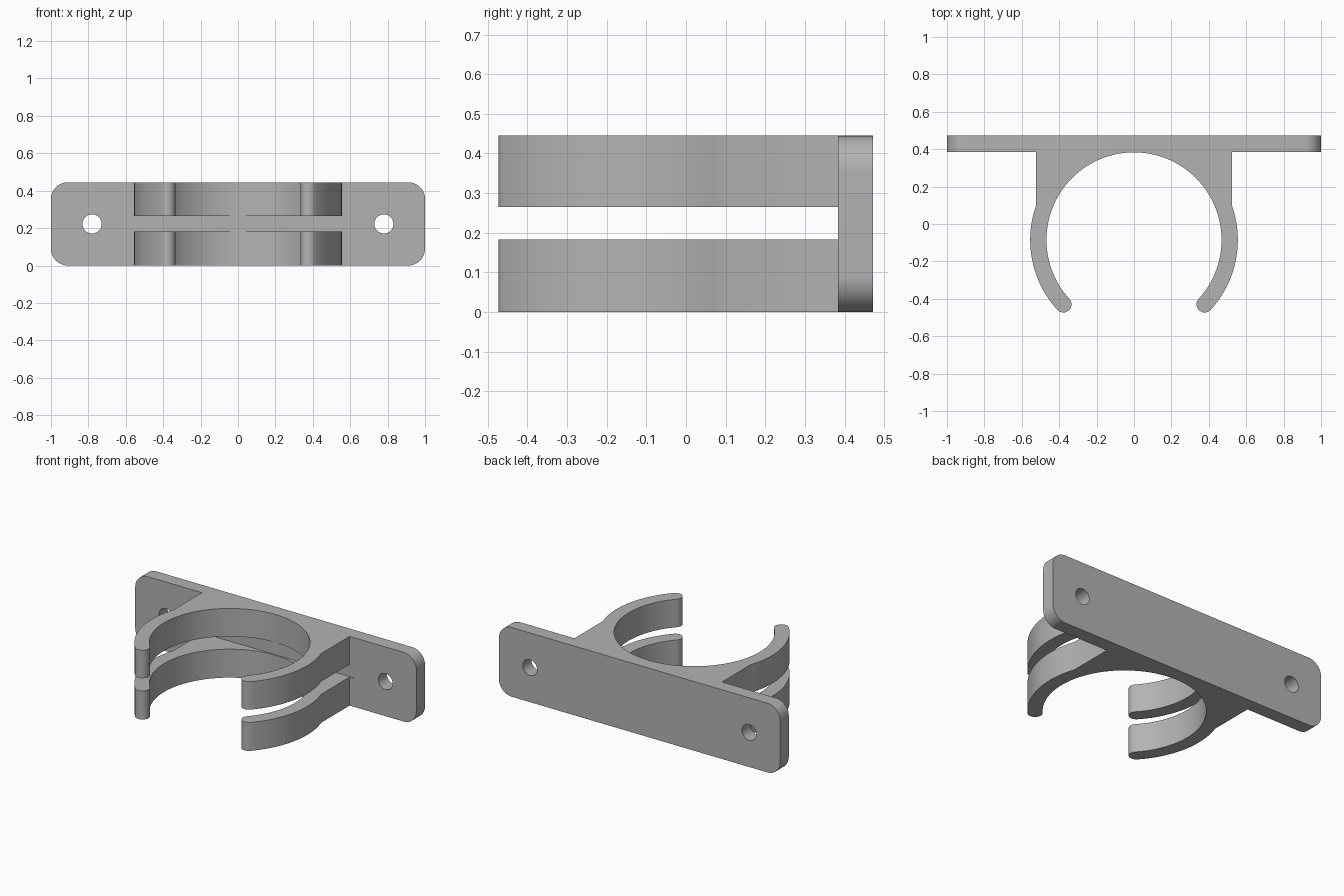
import bpy
import bmesh
from math import cos, sin, pi, radians, sqrt

if "Cube" in bpy.data.objects:
    bpy.data.objects.remove(bpy.data.objects["Cube"], do_unlink=True)

HEIGHT = 0.445
SLOT_LOW, SLOT_HIGH = 0.183, 0.265
PLATE_FRONT, PLATE_BACK = 0.384, 0.472
RING_Y, INNER, OUTER = -0.085, 0.468, 0.555
WEB_X = 0.525
TIP_ANGLE = radians(-42.4)

grey = bpy.data.materials.new("grey plastic")
grey.use_nodes = True
colour = (0.45, 0.45, 0.45, 1)
grey.diffuse_color = colour
grey.node_tree.nodes["Principled BSDF"].inputs["Base Color"].default_value = colour


def arc(cx, cy, r, start, end, steps):
    """Points along an arc, both ends included."""
    angles = [start + (end - start) * i / steps for i in range(steps + 1)]
    return [(cx + r * cos(a), cy + r * sin(a)) for a in angles]


def prism(name, points, low, high, along_y=False):
    """Extrude a closed outline along z, or an x-z outline along y."""
    bm = bmesh.new()
    place = (lambda p: (p[0], low, p[1])) if along_y else (lambda p: (p[0], p[1], low))
    face = bm.faces.new([bm.verts.new(place(p)) for p in points])
    extruded = bmesh.ops.extrude_face_region(bm, geom=[face])["geom"]
    offset = (0, high - low, 0) if along_y else (0, 0, high - low)
    bmesh.ops.translate(bm, vec=offset,
                        verts=[v for v in extruded if isinstance(v, bmesh.types.BMVert)])
    bmesh.ops.recalc_face_normals(bm, faces=bm.faces)
    mesh = bpy.data.meshes.new(name)
    bm.to_mesh(mesh)
    bm.free()
    mesh.materials.append(grey)
    obj = bpy.data.objects.new(name, mesh)
    bpy.context.collection.objects.link(obj)
    return obj


def activate(obj):
    bpy.ops.object.select_all(action="DESELECT")
    obj.select_set(True)
    bpy.context.view_layer.objects.active = obj


def cut(target, cutter):
    """Subtract the cutter, then discard it."""
    activate(target)
    mod = target.modifiers.new("cut", "BOOLEAN")
    mod.operation, mod.solver, mod.object = "DIFFERENCE", "EXACT", cutter
    bpy.ops.object.modifier_apply(modifier=mod.name)
    bpy.data.objects.remove(cutter, do_unlink=True)


# Mounting plate with rounded corners
r = 0.09
outline = []
for i, (x, z) in enumerate([(1 - r, HEIGHT - r), (r - 1, HEIGHT - r), (r - 1, r), (1 - r, r)]):
    outline += arc(x, z, r, i * pi / 2, (i + 1) * pi / 2, 12)
plate = prism("mounting_plate", outline, PLATE_FRONT, PLATE_BACK, along_y=True)

# Screw holes and the shallow groove behind the slot
for x in (-0.78, 0.78):
    cut(plate, prism("hole_cutter", arc(x, HEIGHT / 2, 0.051, 0, 2 * pi, 40)[:-1], 0.3, 0.6, along_y=True))
groove = [(-OUTER, 0.3), (OUTER, 0.3), (OUTER, PLATE_FRONT + 0.005), (-OUTER, PLATE_FRONT + 0.005)]
cut(plate, prism("groove_cutter", groove, SLOT_LOW, SLOT_HIGH))

# Clip outline: right web, outer arm and rounded tip, left half mirrored
join_angle = math_angle = None
join_y = sqrt(OUTER ** 2 - WEB_X ** 2)
from math import atan2
join_angle = atan2(join_y, WEB_X)
middle, tip_r = (INNER + OUTER) / 2, (OUTER - INNER) / 2
half = [(WEB_X, PLATE_FRONT)]
half += arc(0, RING_Y, OUTER, join_angle, TIP_ANGLE, 28)
half += arc(middle * cos(TIP_ANGLE), RING_Y + middle * sin(TIP_ANGLE), tip_r,
            TIP_ANGLE, TIP_ANGLE - pi, 14)[1:]
half += arc(0, RING_Y, INNER, TIP_ANGLE, pi / 2, 56)[1:]
outline = half + [(-x, y) for x, y in reversed(half[:-1])]

clips = [prism("lower_clip", outline, 0, SLOT_LOW),
         prism("upper_clip", outline, SLOT_HIGH, HEIGHT)]

for obj in [plate] + clips:
    activate(obj)
    bpy.ops.object.shade_smooth_by_angle(angle=radians(30))
